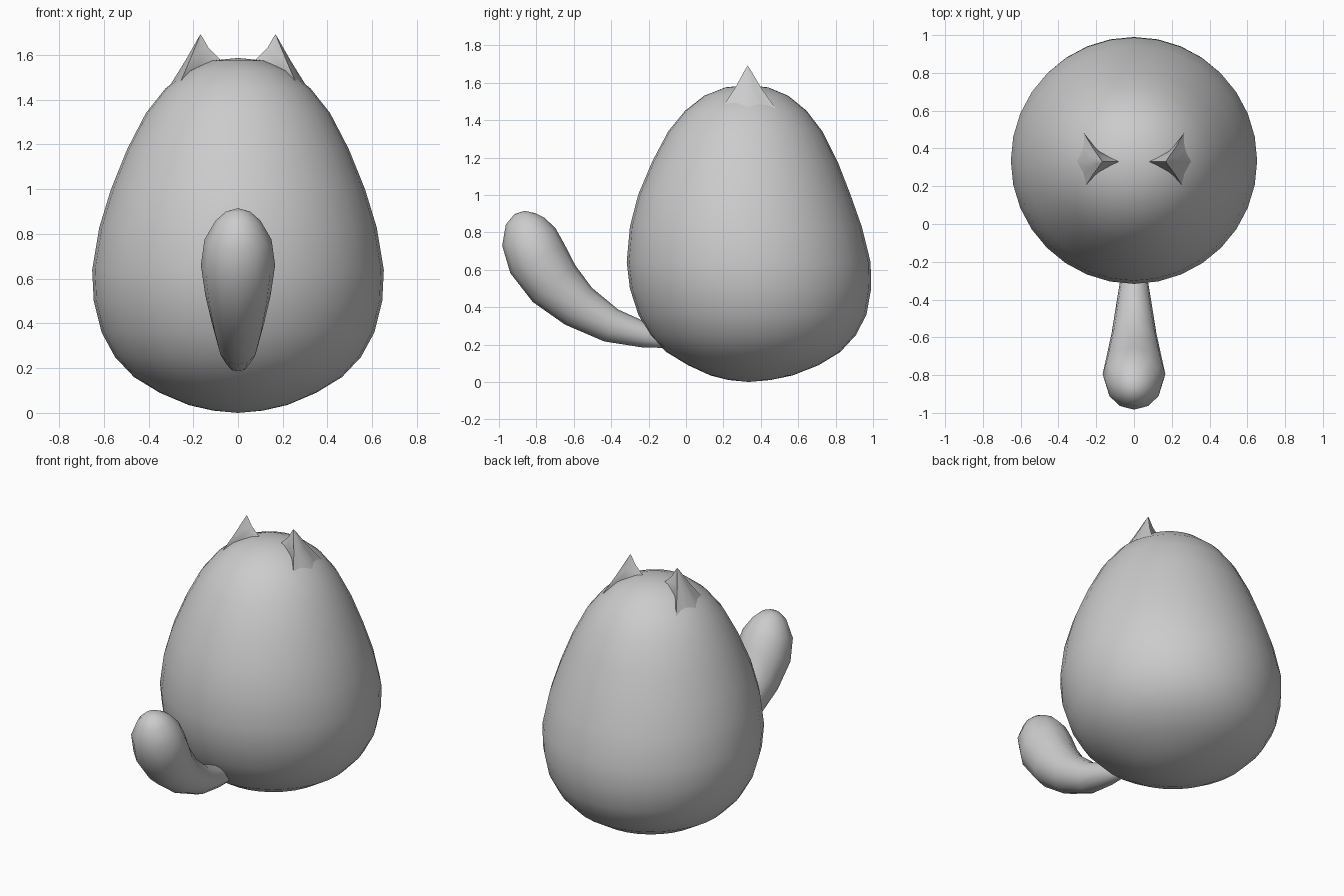
import bpy, bmesh, math
from mathutils import Vector

if "Cube" in bpy.data.objects:
    bpy.data.objects.remove(bpy.data.objects["Cube"], do_unlink=True)

grey = bpy.data.materials.new("soft grey")
grey.use_nodes = True
colour = (0.6, 0.6, 0.6, 1)
grey.diffuse_color = colour
grey.node_tree.nodes["Principled BSDF"].inputs["Base Color"].default_value = colour


def skin(name, rings, start, end, angle):
    """Join rings of points into a closed, smooth skin with a pole at each end."""
    bm = bmesh.new()
    loops = [[bm.verts.new(p) for p in ring] for ring in rings]
    n = len(loops[0])
    for a, b in zip(loops, loops[1:]):
        for i in range(n):
            j = (i + 1) % n
            bm.faces.new((a[i], a[j], b[j], b[i]))
    for loop, pole in ((loops[0], start), (loops[-1], end)):
        v = bm.verts.new(pole)
        for i in range(n):
            bm.faces.new((loop[i], loop[(i + 1) % n], v))
    bmesh.ops.recalc_face_normals(bm, faces=bm.faces)
    mesh = bpy.data.meshes.new(name)
    bm.to_mesh(mesh)
    bm.free()
    mesh.materials.append(grey)
    ob = bpy.data.objects.new(name, mesh)
    bpy.context.collection.objects.link(ob)
    bpy.ops.object.select_all(action='DESELECT')
    ob.select_set(True)
    bpy.context.view_layer.objects.active = ob
    bpy.ops.object.shade_smooth_by_angle(angle=math.radians(angle))
    return ob


def circle(n):
    return [(math.cos(math.tau * i / n), math.sin(math.tau * i / n)) for i in range(n)]


# Egg-shaped body: height, radius, centre in y
egg = [(0.01, .11, .34), (0.035, .22, .35), (0.09, .35, .36), (0.16, .465, .36),
       (0.25, .55, .358), (0.36, .61, .355), (0.5, .645, .345), (0.64, .652, .335),
       (0.83, .62, .32), (1.0, .568, .312), (1.18, .495, .315), (1.34, .412, .317),
       (1.45, .325, .32), (1.53, .225, .322), (1.575, .115, .325)]
skin("body", [[(r * c, y + r * s, z) for c, s in circle(32)] for z, r, y in egg],
     (0, .335, 0), (0, .33, 1.587), 60)

# Club-shaped tail curling up in front: y, z, thickness, half width
path = [(-.08, .215, .035, .035), (-.22, .25, .067, .06), (-.40, .302, .093, .09),
        (-.575, .405, .122, .118), (-.705, .525, .15, .146), (-.795, .66, .164, .166),
        (-.84, .775, .15, .15), (-.86, .86, .105, .1), (-.862, .9, .055, .055)]
rings = []
for i, (y, z, r, w) in enumerate(path):
    a, b = path[max(i - 1, 0)], path[min(i + 1, len(path) - 1)]
    t = Vector((0, b[0] - a[0], b[1] - a[1])).normalized()
    across = Vector((0, -t.z, t.y))
    rings.append([Vector((w * c, y, z)) + across * r * s for c, s in circle(12)])
skin("tail", rings, (0, -.04, .205), (0, -.863, .915), 80)

# Ears: flared four-cornered spikes, pinched between the corners
base = [(.31, .33, 1.455), (.285, .41, 1.455), (.272, .492, 1.445), (.19, .395, 1.52),
        (.08, .33, 1.58), (.19, .265, 1.52), (.272, .178, 1.445), (.285, .25, 1.455)]
for side, label in ((1, "left_ear"), (-1, "right_ear")):
    tip = Vector((side * .168, .33, 1.692))
    foot = [Vector((side * x, y, z)) for x, y, z in base]
    levels = [[tip.lerp(p, f) for p in foot] for f in (.1, .5, 1)]
    # Hollow the sides a little halfway down
    middle = Vector((side * .2, .33, 1.59))
    levels[1] = [p.lerp(middle, .1) for p in levels[1]]
    skin(label, levels, tip, (side * .2, .33, 1.42), 50)
